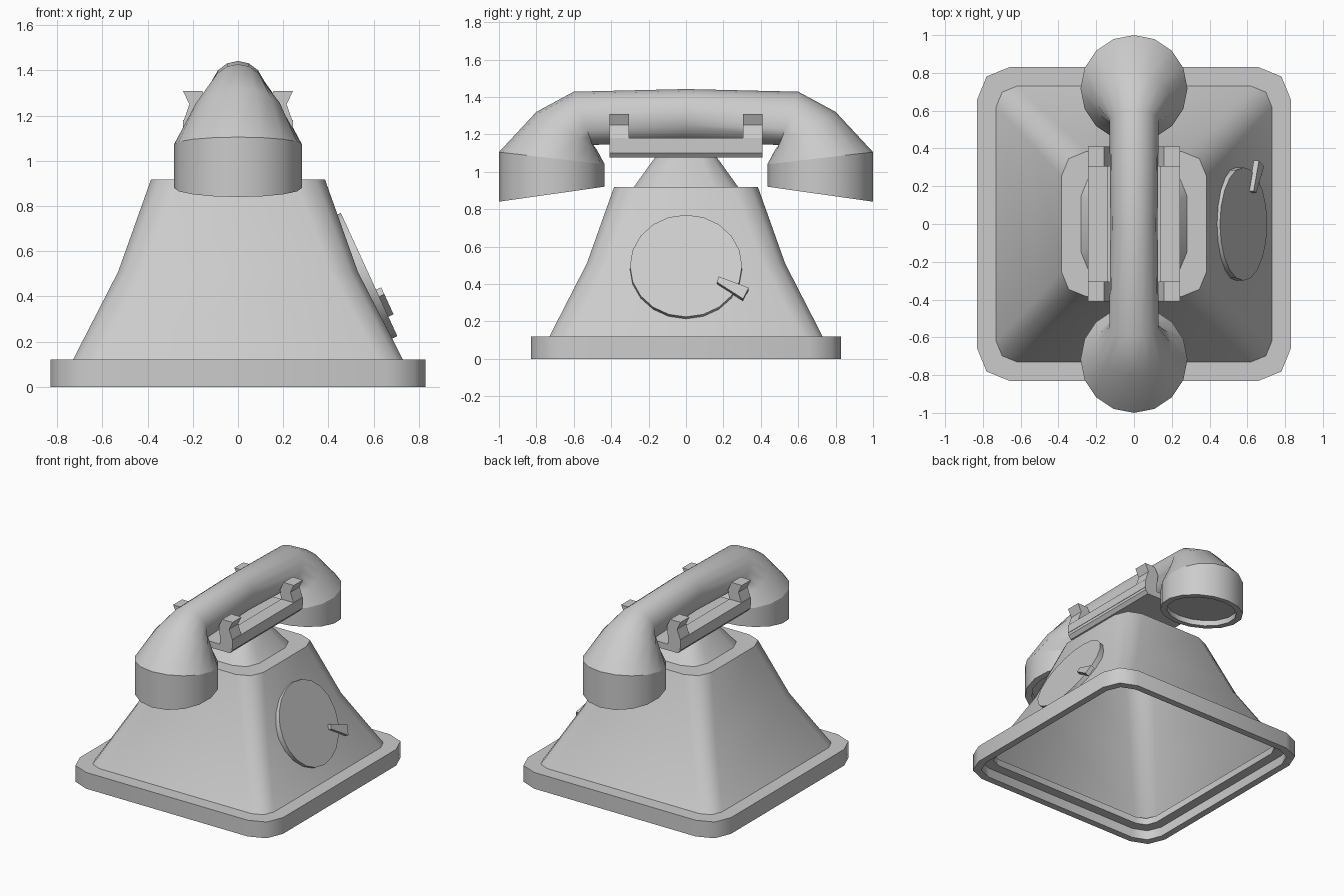
import bpy, bmesh
from math import sin, cos, pi, radians
from mathutils import Vector

if "Cube" in bpy.data.objects:
    bpy.data.objects.remove(bpy.data.objects["Cube"])


def finish(name, bm, angle=50):
    """Turn a bmesh into an object, smooth but sharp above the given angle."""
    bmesh.ops.recalc_face_normals(bm, faces=bm.faces)
    for f in bm.faces:
        f.smooth = True
    for e in bm.edges:
        e.smooth = len(e.link_faces) == 2 and e.calc_face_angle(0) < radians(angle)
    me = bpy.data.meshes.new(name)
    bm.to_mesh(me)
    bm.free()
    ob = bpy.data.objects.new(name, me)
    bpy.context.collection.objects.link(ob)
    return ob


def loft(name, rings, cap_start=False, cap_end=False, angle=50):
    bm = bmesh.new()
    loops = [[bm.verts.new(p) for p in r] for r in rings]
    n = len(loops[0])
    for a, b in zip(loops, loops[1:]):
        for i in range(n):
            j = (i + 1) % n
            bm.faces.new((a[i], a[j], b[j], b[i]))
    if cap_start:
        bm.faces.new(loops[0])
    if cap_end:
        bm.faces.new(loops[-1])
    return finish(name, bm, angle)


def square(h, c, z):
    """Square ring of half size h with two-segment corners of size c."""
    k = c * 0.29
    pts = []
    for x, y in [(h, h - c), (h - k, h - k), (h - c, h)]:
        pts.append((x, y))
    out = []
    for q in range(4):
        for x, y in pts:
            for _ in range(q):
                x, y = -y, x
            out.append((x, y, z))
    return out


def oval(top, bottom, hw, scale=1.0, lift=0.0, n=16):
    """Oval cross-section spanning two (y, z) points, with half width hw in x."""
    t, b = Vector((0, *top)), Vector((0, *bottom))
    mid, half = (t + b) / 2 + Vector((0, 0, lift)), (t - b) / 2 * scale
    return [mid + half * cos(2 * pi * i / n) + Vector((hw * scale * sin(2 * pi * i / n), 0, 0))
            for i in range(n)]


def mirror(ob, x=False, y=False):
    m = ob.modifiers.new("Mirror", 'MIRROR')
    m.use_axis = (x, y, False)
    m.use_clip = False
    m.use_mirror_merge = False


# plinth with stepped hollow underside
loft("plinth", [square(*r) for r in [
    (0.73, 0.11, 0.12), (0.83, 0.17, 0.12), (0.83, 0.17, 0), (0.78, 0.14, 0),
    (0.78, 0.14, 0.07), (0.71, 0.10, 0.07), (0.71, 0.10, 0.12)]])

# tapering body shell with shoulder
loft("body", [square(*r) for r in [
    (0.73, 0.11, 0.12), (0.53, 0.12, 0.51), (0.385, 0.135, 0.917), (0.28, 0.13, 0.917)]])

# neck under the cradle
loft("neck", [square(*r) for r in [
    (0.28, 0.13, 0.917), (0.17, 0.09, 1.07), (0.155, 0.085, 1.09), (0.125, 0.07, 1.10)]],
    cap_end=True)


def extrude_y(name, profile, y0, y1):
    return loft(name, [[(x, y, z) for x, z in profile] for y in (y0, y1)], True, True, 25)


# cradle tray, rails and four prongs
extrude_y("cradle_tray", [(-0.22, 1.075), (0.22, 1.075), (0.24, 1.10), (0.24, 1.12),
                          (-0.24, 1.12), (-0.24, 1.10)], -0.41, 0.41)
rail = extrude_y("cradle_rail", [(0.14, 1.12), (0.243, 1.12), (0.243, 1.18), (0.14, 1.18)], -0.41, 0.41)
mirror(rail, x=True)
prong = extrude_y("cradle_prong", [(0.14, 1.17), (0.243, 1.17), (0.215, 1.25), (0.243, 1.308),
                                   (0.158, 1.308), (0.13, 1.25)], 0.305, 0.41)
mirror(prong, x=True, y=True)

# handset: grip sweeping down into both ends
half = [((0.60, 1.428), (0.50, 1.143), 0.13),
        ((0.80, 1.32), (0.475, 1.115), 0.20),
        ((1.0, 1.105), (0.435, 1.04), 0.283)]
flip = [((-t[0], t[1]), (-b[0], b[1]), w) for t, b, w in reversed(half)]
sections = flip + [((0, 1.442), (0, 1.16), 0.125)] + half
loft("handset", [oval(*s) for s in sections])

# ear and mouth cups with recessed ends
low = ((1.0, 0.84), (0.435, 0.92), 0.283)
cup = loft("handset_cup", [oval(*half[-1]), oval(*low), oval(*low, scale=0.84),
                           oval(*low, scale=0.84, lift=0.04)], cap_end=True)
mirror(cup, y=True)

# dial disc on the sloping right side, with finger stop
centre = Vector((0.58, 0, 0.497))
normal = Vector((0.909, 0, 0.417))
up = Vector((-0.417, 0, 0.909))
side = Vector((0, 1, 0))


def on_dial(u, v, w):
    return centre + side * u + up * v + normal * w


loft("dial", [[on_dial(0.3 * cos(2 * pi * i / 20), 0.3 * sin(2 * pi * i / 20), w)
               for i in range(20)] for w in (-0.04, 0)], True, True)
stop = [(0.175, -0.074), (0.165, -0.107), (0.305, -0.205), (0.335, -0.14)]
loft("finger_stop", [[on_dial(u, v, w) for u, v in stop] for w in (-0.005, 0.025)],
     True, True, 25)
